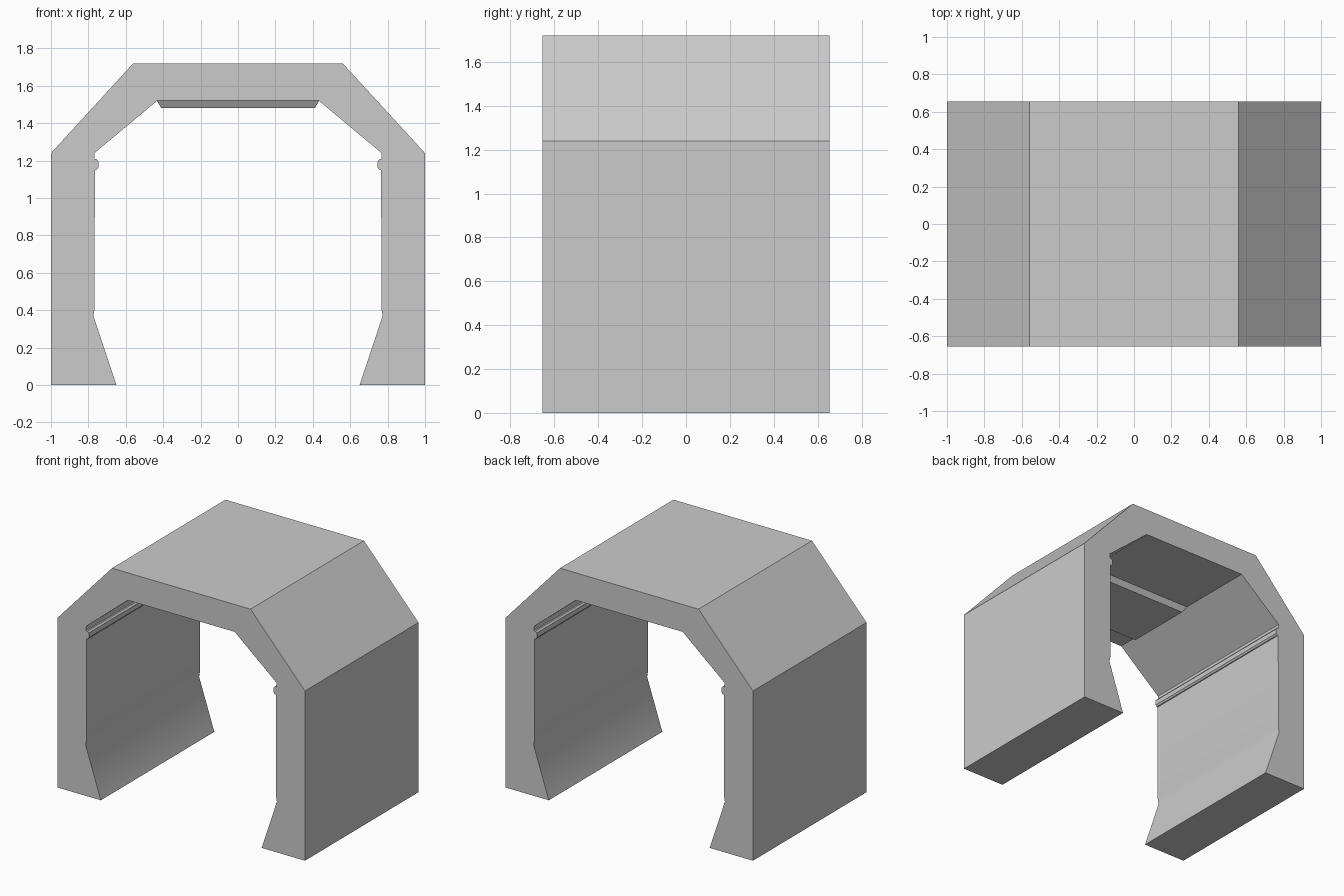
import bpy, bmesh, math

if "Cube" in bpy.data.objects:
    bpy.data.objects.remove(bpy.data.objects["Cube"])

HALF = 0.655  # half depth along y


def finish(name, bm):
    bmesh.ops.recalc_face_normals(bm, faces=bm.faces)
    me = bpy.data.meshes.new(name)
    bm.to_mesh(me)
    bm.free()
    ob = bpy.data.objects.new(name, me)
    bpy.context.collection.objects.link(ob)
    return ob


def extrude_profile(name, pts, y0, y1):
    """Extrude a closed x/z outline along y."""
    bm = bmesh.new()
    face = bm.faces.new([bm.verts.new((x, y0, z)) for x, z in pts])
    ext = bmesh.ops.extrude_face_region(bm, geom=[face])
    for v in ext["geom"]:
        if isinstance(v, bmesh.types.BMVert):
            v.co.y = y1
    return finish(name, bm)


# Arch shell: right half outline, mirrored to the left
right = [(0.56, 1.72), (1.0, 1.24), (1.0, 0.0), (0.65, 0.0), (0.773, 0.37),
         (0.766, 0.41), (0.766, 0.88), (0.764, 1.15), (0.768, 1.21),
         (0.768, 1.24), (0.432, 1.52)]
left = [(-x, z) for x, z in reversed(right)]
arch = extrude_profile("arch_shell", right + left, -HALF, HALF)

# Smooth the wall into its flared foot, keep the other edges sharp
bpy.context.view_layer.objects.active = arch
arch.select_set(True)
bpy.ops.object.shade_smooth_by_angle(angle=math.radians(30))
arch.select_set(False)

# Chamfered rails high on each inner wall
rail = [(0.775, 1.15), (0.757, 1.15), (0.747, 1.162),
        (0.747, 1.196), (0.757, 1.208), (0.775, 1.208)]
for side, s in (("right", 1), ("left", -1)):
    extrude_profile(side + "_rail", [(s * x, z) for x, z in rail], -HALF, HALF)

# Tapered ceiling panel hanging under the roof
bm = bmesh.new()
rings = []
for hx, y0, y1, z in ((0.435, -0.50, 0.06, 1.522), (0.41, -0.475, 0.035, 1.48)):
    rings.append([bm.verts.new((x, y, z))
                  for x, y in ((-hx, y0), (hx, y0), (hx, y1), (-hx, y1))])
top, bottom = rings
bm.faces.new(top)
bm.faces.new(bottom)
for i in range(4):
    j = (i + 1) % 4
    bm.faces.new((top[i], top[j], bottom[j], bottom[i]))
finish("ceiling_panel", bm)
